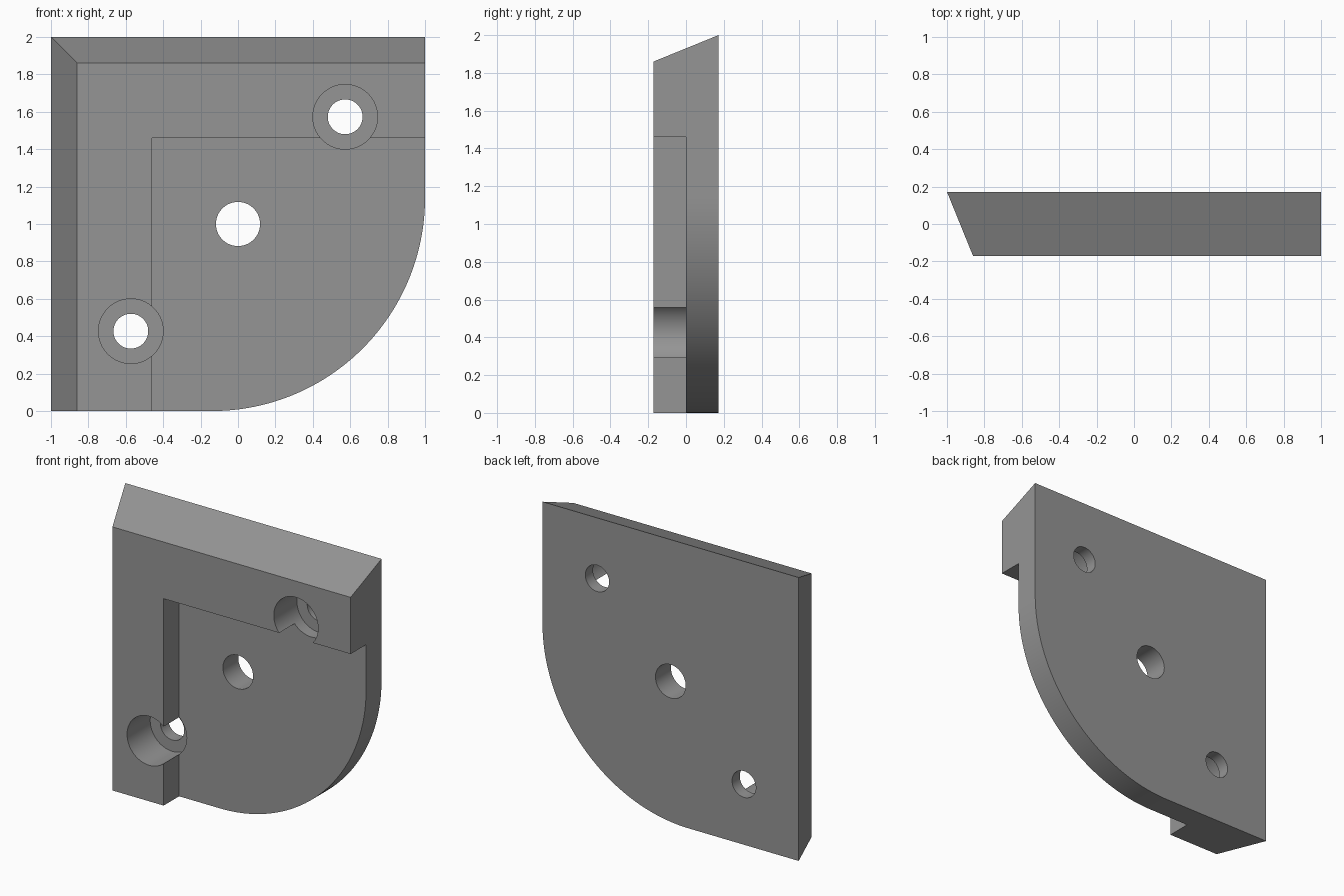
import bpy, bmesh, math
from mathutils import Matrix

if "Cube" in bpy.data.objects:
    bpy.data.objects.remove(bpy.data.objects["Cube"])

T = 0.172          # half thickness
BEVEL = 0.14       # slope run on the left and top edges
R = 1.14           # rounded corner radius

grey = bpy.data.materials.new("plain grey")
grey.diffuse_color = (0.3, 0.3, 0.3, 1)
grey.use_nodes = True
grey.node_tree.nodes["Principled BSDF"].inputs["Base Color"].default_value = grey.diffuse_color


def make_object(name, bm):
    bmesh.ops.recalc_face_normals(bm, faces=bm.faces)
    mesh = bpy.data.meshes.new(name)
    bm.to_mesh(mesh)
    bm.free()
    mesh.materials.append(grey)
    obj = bpy.data.objects.new(name, mesh)
    bpy.context.collection.objects.link(obj)
    return obj


def outline(inset):
    """Square plate outline with one large rounded corner (x, z)."""
    pts = [(-1 + inset, 0), (-1 + inset, 2 - inset), (1, 2 - inset)]
    for i in range(49):
        a = -math.pi / 2 * i / 48
        pts.append((1 - R + R * math.cos(a), R + R * math.sin(a)))
    return pts


def cylinder(name, x, z, r, y0, y1):
    bm = bmesh.new()
    bmesh.ops.create_cone(
        bm, cap_ends=True, segments=64, radius1=r, radius2=r, depth=y1 - y0,
        matrix=Matrix.Translation((x, (y0 + y1) / 2, z)) @ Matrix.Rotation(math.pi / 2, 4, 'X'))
    return make_object(name, bm)


def box(name, lo, hi):
    bm = bmesh.new()
    bmesh.ops.create_cube(bm, size=1)
    for v in bm.verts:
        v.co = [(l + h) / 2 + c * (h - l) for l, h, c in zip(lo, hi, v.co)]
    return make_object(name, bm)


# Plate body with sloped left and top edges
bm = bmesh.new()
front = [bm.verts.new((x, -T, z)) for x, z in outline(BEVEL)]
back = [bm.verts.new((x, T, z)) for x, z in outline(0)]
bm.faces.new(front)
bm.faces.new(back)
n = len(front)
for i in range(n):
    j = (i + 1) % n
    bm.faces.new((front[i], front[j], back[j], back[i]))
plate = make_object("corner_plate", bm)

# Recess, centre hole, and two counterbored screw holes
cutters = [box("recess_cutter", (-0.46, -1, -1), (2, 0, 1.46)),
           cylinder("centre_hole_cutter", 0, 1, 0.118, -1, 1)]
for s in (-1, 1):
    x, z = 0.573 * s, 1 + 0.573 * s
    cutters.append(cylinder("counterbore_cutter", x, z, 0.173, -1, 0.086))
    cutters.append(cylinder("screw_hole_cutter", x, z, 0.093, -0.9, 1))

bpy.context.view_layer.objects.active = plate
plate.select_set(True)
for c in cutters:
    mod = plate.modifiers.new(c.name, 'BOOLEAN')
    mod.operation = 'DIFFERENCE'
    mod.solver = 'EXACT'
    mod.object = c
    bpy.ops.object.modifier_apply(modifier=mod.name)
    bpy.data.objects.remove(c)

# Smooth curved walls, crisp edges
bpy.ops.object.select_all(action='DESELECT')
plate.select_set(True)
bpy.ops.object.shade_smooth_by_angle(angle=math.radians(20))
